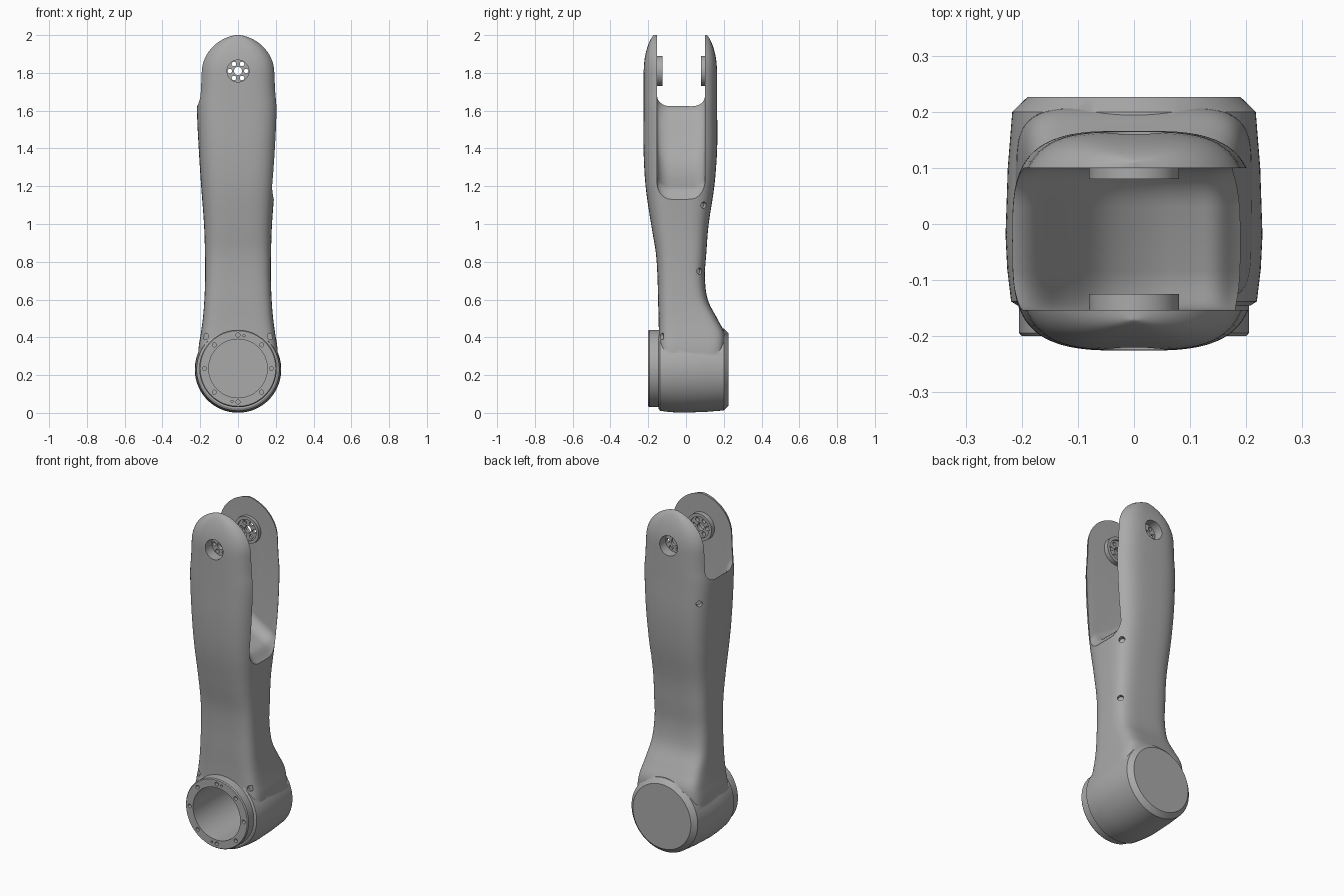
import bpy, bmesh, math
from math import sin, cos, pi, radians
from mathutils import Vector

cube = bpy.data.objects.get("Cube")
if cube:
    bpy.data.objects.remove(cube, do_unlink=True)

grey = bpy.data.materials.new("satin grey")
grey.use_nodes = True
tone = (0.4, 0.4, 0.4, 1)
grey.diffuse_color = tone
grey.node_tree.nodes["Principled BSDF"].inputs["Base Color"].default_value = tone


def loft(name, rings):
    """Skin a list of closed rings and cap both ends."""
    bm = bmesh.new()
    loops = [[bm.verts.new(p) for p in ring] for ring in rings]
    for a, b in zip(loops, loops[1:]):
        for i in range(len(a)):
            j = (i + 1) % len(a)
            bm.faces.new((a[i], a[j], b[j], b[i]))
    bm.faces.new(loops[0])
    bm.faces.new(loops[-1])
    bmesh.ops.recalc_face_normals(bm, faces=bm.faces)
    mesh = bpy.data.meshes.new(name)
    bm.to_mesh(mesh)
    bm.free()
    mesh.materials.append(grey)
    ob = bpy.data.objects.new(name, mesh)
    bpy.context.collection.objects.link(ob)
    return ob


def lathe(name, x, z, profile, n=64):
    """Turn a (y, radius) profile about an axis along y."""
    return loft(name, [[(x + r * cos(2 * pi * i / n), y, z + r * sin(2 * pi * i / n))
                        for i in range(n)] for y, r in profile])


def rod(name, start, end, r, n=24):
    a, b = Vector(start), Vector(end)
    q = (b - a).to_track_quat('Z', 'Y')
    circle = [q @ Vector((r * cos(2 * pi * i / n), r * sin(2 * pi * i / n), 0)) for i in range(n)]
    return loft(name, [[p + c for c in circle] for p in (a, b)])


def combine(ob, tool, op):
    """Apply a boolean and discard the tool."""
    tool.hide_render = True
    mod = ob.modifiers.new("cut", 'BOOLEAN')
    mod.object, mod.operation, mod.solver = tool, op, 'EXACT'
    graph = bpy.context.evaluated_depsgraph_get()
    mesh = bpy.data.meshes.new_from_object(ob.evaluated_get(graph))
    ob.modifiers.clear()
    ob.data = mesh
    bpy.data.objects.remove(tool, do_unlink=True)


def curve_through(keys, steps):
    """Smooth interpolation through rows of values."""
    out = []
    for i in range(len(keys) - 1):
        p0, p1, p2, p3 = (keys[min(max(i + k, 0), len(keys) - 1)] for k in (-1, 0, 1, 2))
        for s in range(steps):
            t = s / steps
            out.append([b + t * ((c - a) / 2 + t * (a - 2.5 * b + 2 * c - d / 2
                        + t * (1.5 * (b - c) + (d - a) / 2)))
                        for a, b, c, d in zip(p0, p1, p2, p3)])
    return out + [keys[-1]]


def section(z, half, front, back, power, n=72):
    mid, depth = (front + back) / 2, (back - front) / 2
    ring = []
    for i in range(n):
        c, s = cos(2 * pi * i / n), sin(2 * pi * i / n)
        ring.append((half * math.copysign(abs(c) ** (2 / power), c),
                     mid + depth * math.copysign(abs(s) ** (2 / power), s), z))
    return ring


# Arm shell: height, half width, front, back, squareness
keys = [(0.235, .212, -.144, .19, 6), (0.34, .209, -.144, .205, 6), (0.42, .197, -.144, .205, 5.5),
        (0.5, .186, -.145, .165, 5), (0.6, .178, -.148, .115, 4.4), (0.72, .174, -.151, .1, 4),
        (0.85, .175, -.16, .108, 3.8), (1.0, .18, -.185, .12, 3.6), (1.2, .195, -.214, .15, 3.5),
        (1.4, .208, -.225, .165, 3.5), (1.6, .217, -.225, .165, 3.5), (1.7, .21, -.225, .165, 3.5),
        (1.8, .205, -.225, .165, 3.5)]
rows = curve_through(keys, 5)
for deg in list(range(8, 88, 8)) + [84, 88]:
    c = cos(radians(deg))
    depth = .14 + .055 * c ** 1.5
    rows.append((1.8 + .2 * sin(radians(deg)), .205 * c, -.03 - depth, -.03 + depth, 3.5))
rows.sort(key=lambda r: r[0])
arm = loft("arm_shell", [section(*r) for r in rows])

# Joint barrel at the foot
AXIS = .23
barrel = lathe("barrel", 0, AXIS, [(-.145, .208), (-.138, .219), (-.08, .226), (-.02, .229),
                                   (.1, .225), (.2, .217), (.226, .19)], 96)
combine(arm, barrel, 'UNION')

# Fork slot, low on the left side and high on the right
floor = curve_through([(-.26, 1.64), (-.21, 1.62), (-.17, 1.57), (-.12, 1.45), (-.06, 1.34),
                       (.02, 1.265), (.1, 1.215), (.15, 1.185), (.19, 1.13), (.26, 1.07)], 4)
rings = []
for x, z in floor:
    r, y0, y1 = .07, -.153, .1
    ring = [(x, y0, 2.2)]
    for cy, start in ((y0 + r, pi), (y1 - r, 1.5 * pi)):
        for k in range(9):
            a = start + k * pi / 16
            ring.append((x, cy + r * cos(a), z + r + r * sin(a)))
    rings.append(ring + [(x, y1, 2.2)])
combine(arm, loft("slot_cutter", rings), 'DIFFERENCE')

# Bearing bore, fork pivot holes and screw holes
combine(arm, lathe("bore_cutter", 0, .235, [(-.3, .155), (.15, .155)]), 'DIFFERENCE')
PIVOT = 1.81
combine(arm, lathe("pivot_cutter", 0, PIVOT, [(-.3, .058), (.3, .058)]), 'DIFFERENCE')
for spot, way in (((.166, .095, 1.1), (1, .8, 0)), ((.16, .075, .75), (1, .8, 0)),
                  ((-.176, .128, 1.5), (-1, 1, 0)),
                  ((.172, -.144, .405), (0, -1, 0)), ((-.172, -.144, .405), (0, -1, 0))):
    p, d = Vector(spot), Vector(way).normalized()
    combine(arm, rod("screw_cutter", p - d * .025, p + d * .06, .017), 'DIFFERENCE')

# Bearing flange ring with bolt holes
flange = lathe("flange_ring", 0, .235, [(-.144, .205), (-.194, .205), (-.2, .2)], 96)
combine(flange, lathe("ring_cutter", 0, .235, [(-.3, .155), (0, .155)]), 'DIFFERENCE')
bolts = [(i * pi / 4, .011) for i in range(8)] + [(pi / 2 - .18, .006), (-pi / 2 - .18, .006)]
for a, r in bolts:
    x, z = .177 * cos(a), .235 + .177 * sin(a)
    combine(flange, rod("bolt_cutter", (x, -.25, z), (x, -.18, z), r, 16), 'DIFFERENCE')

# Pivot hubs on the inner faces of the fork
hubs = []
for name, outer, inner in (("front_hub", -.162, -.125), ("back_hub", .108, .08)):
    hub = lathe(name, 0, PIVOT, [(outer, .08), (inner, .08)])
    side = 1 if inner > outer else -1
    pocket = lathe("pocket_cutter", 0, PIVOT, [(inner + side * .05, .062), (inner - side * .012, .062)])
    combine(hub, pocket, 'DIFFERENCE')
    for i in range(6):
        x, z = .043 * cos(i * pi / 3), PIVOT + .043 * sin(i * pi / 3)
        combine(hub, rod("hub_cutter", (x, -.3, z), (x, .3, z), .012, 16), 'DIFFERENCE')
    combine(hub, rod("hub_cutter", (0, -.3, PIVOT), (0, .3, PIVOT), .022), 'DIFFERENCE')
    hubs.append(hub)

for ob in [arm, flange] + hubs:
    bpy.ops.object.select_all(action='DESELECT')
    ob.select_set(True)
    bpy.context.view_layer.objects.active = ob
    bpy.ops.object.shade_smooth_by_angle(angle=radians(30))
